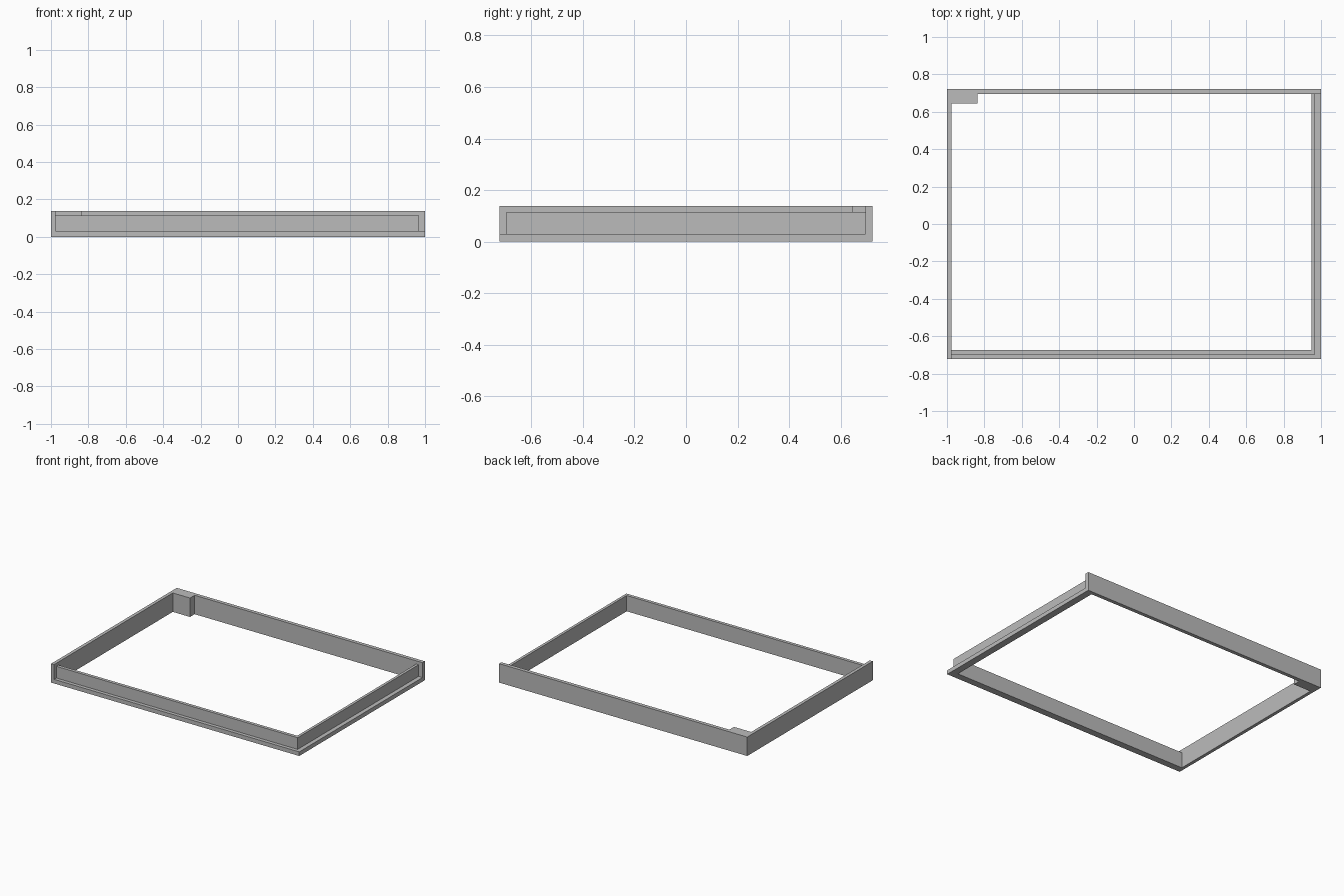
import bpy
import bmesh
from mathutils import Vector

cube = bpy.data.objects.get("Cube")
if cube:
    bpy.data.objects.remove(cube, do_unlink=True)

# Single plain finish
grey = bpy.data.materials.new("plain grey")
grey.use_nodes = True
colour = (0.5, 0.5, 0.5, 1)
grey.diffuse_color = colour
grey.node_tree.nodes["Principled BSDF"].inputs["Base Color"].default_value = colour

X, Y, H = 1.0, 0.723, 0.138         # half width, half depth, full height
LIP, RAIL = 0.03, 0.115             # height of the ledge and of the low rails


def extrude(name, outline, offset):
    """Flat outline pushed along an offset into a closed solid."""
    bm = bmesh.new()
    face = bm.faces.new([bm.verts.new(p) for p in outline])
    result = bmesh.ops.extrude_face_region(bm, geom=[face], use_keep_orig=True)
    moved = [v for v in result["geom"] if isinstance(v, bmesh.types.BMVert)]
    bmesh.ops.translate(bm, verts=moved, vec=Vector(offset))
    bmesh.ops.recalc_face_normals(bm, faces=bm.faces)
    mesh = bpy.data.meshes.new(name)
    bm.to_mesh(mesh)
    bm.free()
    mesh.materials.append(grey)
    obj = bpy.data.objects.new(name, mesh)
    bpy.context.collection.objects.link(obj)
    return obj


def stepped(outer, wall, inner):
    """L section: a low ledge outside a thin upright rail."""
    return [(outer, 0), (inner, 0), (inner, RAIL),
            (wall, RAIL), (wall, LIP), (outer, LIP)]


# Tall back wall with its thicker corner block, as one plan outline
back_y, block_y = Y - 0.027, Y - 0.08
block_x, side_x = -0.837, -0.976
plan = [(-X, Y), (-X, block_y), (block_x, block_y),
        (block_x, back_y), (X, back_y), (X, Y)]
extrude("back_wall", [(x, y, 0) for x, y in plan], (0, 0, H))

# Tall side wall
side = [(-X, -Y), (side_x, -Y), (side_x, block_y), (-X, block_y)]
extrude("right_wall", [(x, y, 0) for x, y in side], (0, 0, H))

# Low stepped rails on the two remaining sides
front_inner, rail_x = -0.673, 0.969
front = stepped(-Y, -0.697, front_inner)
extrude("front_rail", [(side_x, y, z) for y, z in front], (rail_x - side_x, 0, 0))
left = stepped(X, rail_x, 0.949)
extrude("left_rail", [(x, front_inner, z) for x, z in left],
        (0, back_y - front_inner, 0))

# Ledge corner joining the two rails
corner = [(rail_x, -Y), (X, -Y), (X, front_inner), (rail_x, front_inner)]
extrude("ledge_corner", [(x, y, 0) for x, y in corner], (0, 0, LIP))
